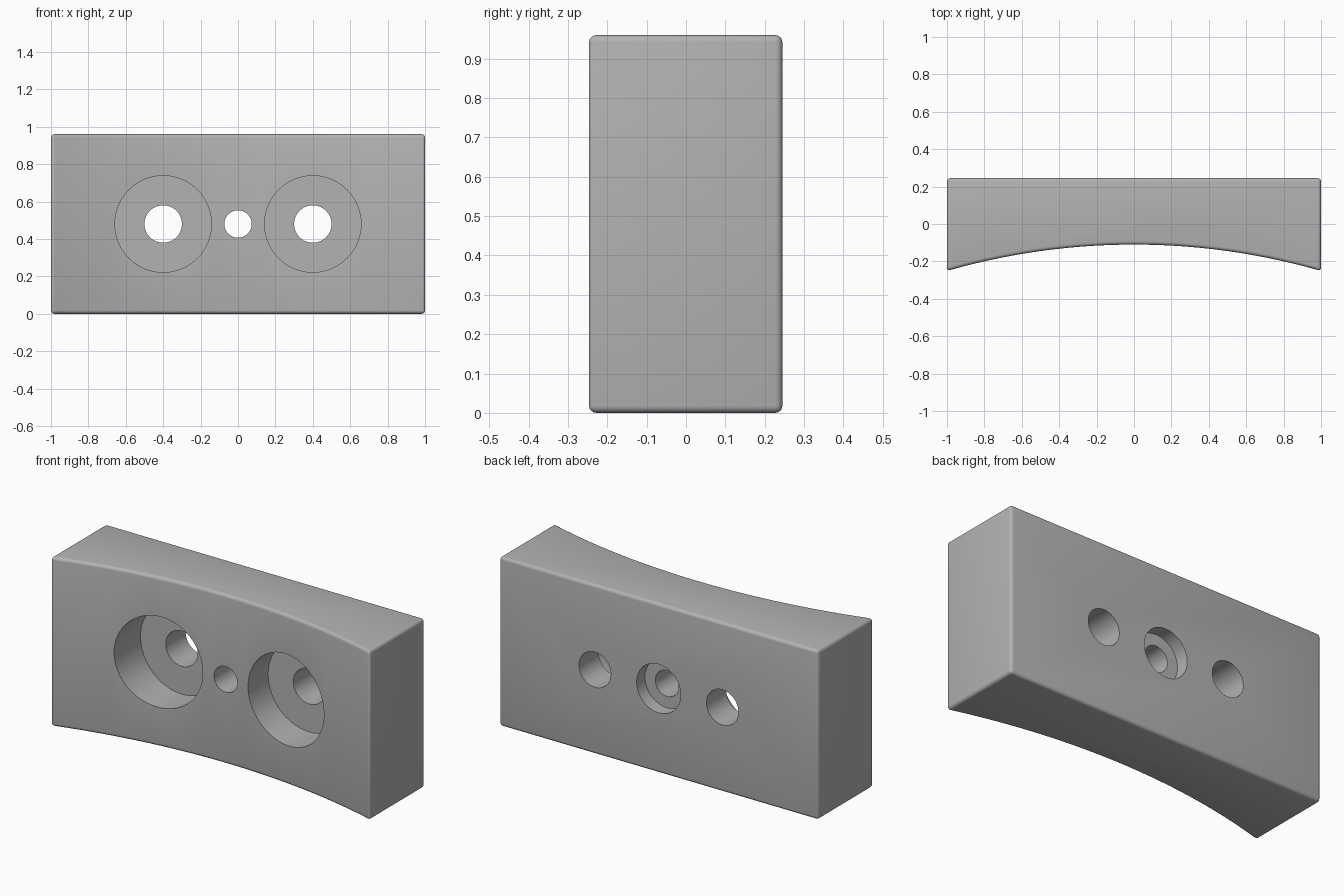
import bpy, bmesh, math
from mathutils import Matrix, Vector

cube = bpy.data.objects.get("Cube")
if cube:
    bpy.data.objects.remove(cube, do_unlink=True)

HEIGHT = 0.96
BACK, TIP, APEX = 0.245, -0.251, -0.11
MID = HEIGHT / 2

# Single grey material
grey = bpy.data.materials.new("plain grey")
grey.use_nodes = True
colour = (0.45, 0.45, 0.45, 1)
grey.diffuse_color = colour
grey.node_tree.nodes["Principled BSDF"].inputs["Base Color"].default_value = colour


def add_object(name, bm):
    mesh = bpy.data.meshes.new(name)
    bmesh.ops.recalc_face_normals(bm, faces=bm.faces)
    bm.to_mesh(mesh)
    bm.free()
    mesh.materials.append(grey)
    obj = bpy.data.objects.new(name, mesh)
    bpy.context.collection.objects.link(obj)
    return obj


def drill(name, x, radius, y0, y1):
    """Cylindrical cutter along y."""
    bm = bmesh.new()
    place = Matrix.Translation((x, (y0 + y1) / 2, MID)) @ Matrix.Rotation(math.pi / 2, 4, "X")
    bmesh.ops.create_cone(bm, cap_ends=True, segments=64, radius1=radius,
                          radius2=radius, depth=y1 - y0, matrix=place)
    obj = add_object(name, bm)
    obj.hide_render = True
    return obj


# Block with a concave front, extruded upward
sag = APEX - TIP
arc_radius = (1 + sag * sag) / (2 * sag)
half_angle = math.asin(1 / arc_radius)
steps = 64
profile = [(1, BACK), (-1, BACK)]
for i in range(steps + 1):
    a = half_angle * (2 * i / steps - 1)
    profile.append((arc_radius * math.sin(a), APEX - arc_radius * (1 - math.cos(a))))
bm = bmesh.new()
base = bm.faces.new([bm.verts.new((x, y, 0)) for x, y in profile])
top = bmesh.ops.extrude_face_region(bm, geom=[base])["geom"]
bmesh.ops.translate(bm, vec=Vector((0, 0, HEIGHT)),
                    verts=[v for v in top if isinstance(v, bmesh.types.BMVert)])
block = add_object("curved_block", bm)

# Rounded outer edges
bevel = block.modifiers.new("rounded_edges", "BEVEL")
bevel.width = 0.018
bevel.segments = 4
bevel.limit_method = "ANGLE"
bevel.angle_limit = math.radians(40)

# Two front counterbored holes, one small hole counterbored from the back
cutters = []
for side, x in (("left", 0.4), ("right", -0.4)):
    cutters.append(drill(side + "_bolt_hole", x, 0.1, -0.5, 0.5))
    cutters.append(drill(side + "_counterbore", x, 0.258, -0.5, 0.067))
cutters.append(drill("centre_hole", 0, 0.073, -0.5, 0.5))
cutters.append(drill("centre_counterbore", 0, 0.138, 0.17, 0.5))

bpy.ops.object.select_all(action="DESELECT")
block.select_set(True)
bpy.context.view_layer.objects.active = block
for cutter in cutters:
    cut = block.modifiers.new(cutter.name, "BOOLEAN")
    cut.operation = "DIFFERENCE"
    cut.solver = "EXACT"
    cut.object = cutter
for name in [m.name for m in block.modifiers]:
    bpy.ops.object.modifier_apply(modifier=name)
for cutter in cutters:
    bpy.data.objects.remove(cutter, do_unlink=True)

bpy.ops.object.shade_smooth_by_angle(angle=math.radians(35))
